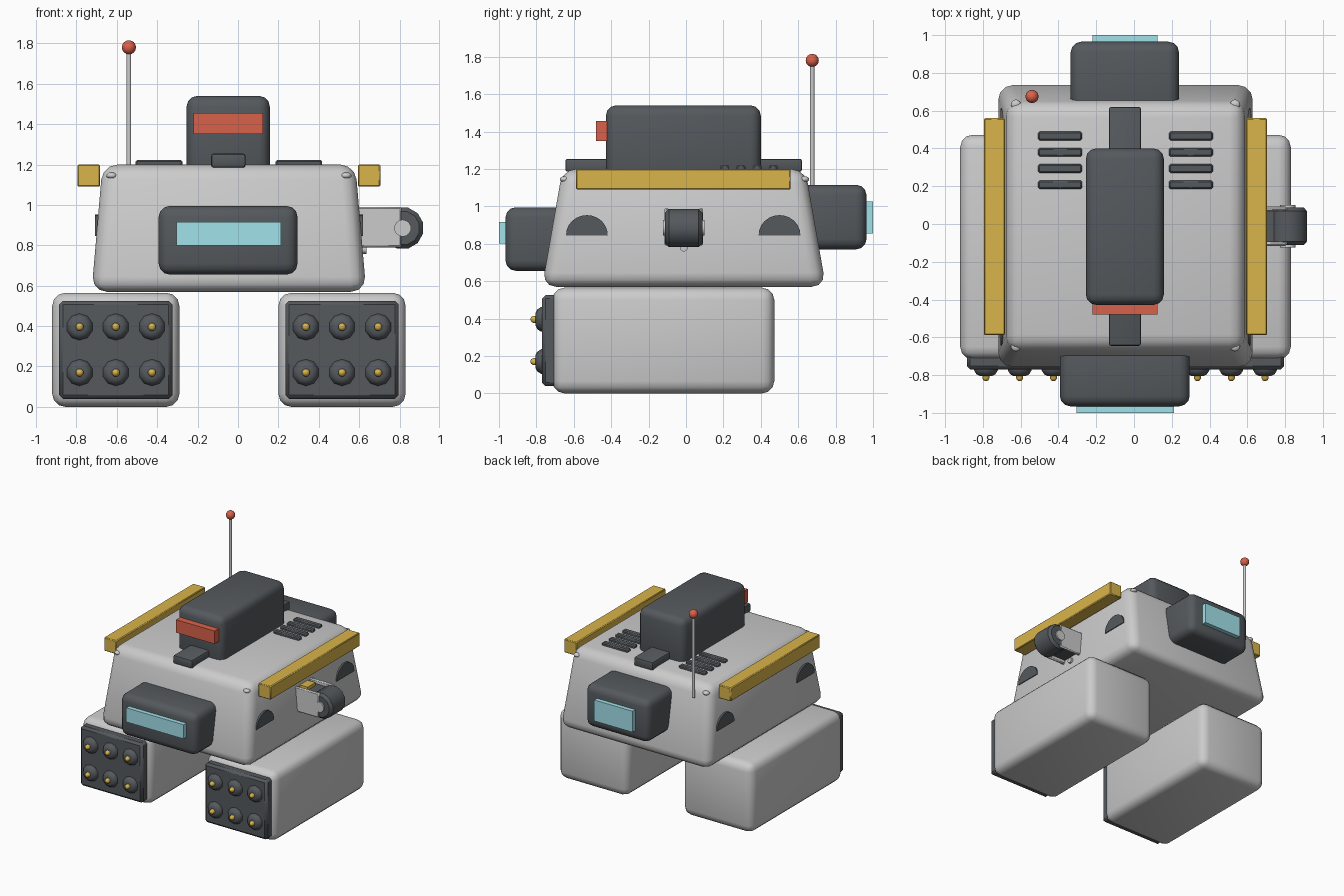
import bpy, bmesh, math
from mathutils import Vector, Matrix

if "Cube" in bpy.data.objects:
    bpy.data.objects.remove(bpy.data.objects["Cube"])


def material(name, rgb):
    m = bpy.data.materials.new(name)
    m.diffuse_color = (*rgb, 1)
    m.use_nodes = True
    m.node_tree.nodes["Principled BSDF"].inputs["Base Color"].default_value = m.diffuse_color
    return m


DARK = material("dark_grey", (0.09, 0.10, 0.11))
GOLD = material("yellow", (0.70, 0.46, 0.07))
RED = material("red", (0.70, 0.12, 0.07))
CYAN = material("glass_blue", (0.36, 0.76, 0.83))


def finish(bm, name, mat=None, angle=40):
    bmesh.ops.recalc_face_normals(bm, faces=bm.faces)
    me = bpy.data.meshes.new(name)
    bm.to_mesh(me)
    bm.free()
    me.shade_smooth()
    me.set_sharp_from_angle(angle=math.radians(angle))
    ob = bpy.data.objects.new(name, me)
    bpy.context.collection.objects.link(ob)
    if mat:
        me.materials.append(mat)
    return ob


def box(name, x, y, z, mat=None, bevel=0.0, seg=3, taper=(1, 1)):
    """Box from ranges, optionally narrower at the top, with rounded edges."""
    bm = bmesh.new()
    bmesh.ops.create_cube(bm, size=1)
    c = [(r[0] + r[1]) / 2 for r in (x, y, z)]
    s = [r[1] - r[0] for r in (x, y, z)]
    for v in bm.verts:
        t = taper if v.co.z > 0 else (1, 1)
        v.co = Vector((c[0] + v.co.x * s[0] * t[0], c[1] + v.co.y * s[1] * t[1], c[2] + v.co.z * s[2]))
    if bevel:
        bmesh.ops.bevel(bm, geom=bm.edges[:], offset=bevel, segments=seg, profile=0.5, affect='EDGES')
    return finish(bm, name, mat)


def lathe(name, origin, axis, profile, sides, mat=None):
    """Closed turned part: profile of (radius, distance along the axis)."""
    bm = bmesh.new()
    rot = Vector(axis).to_track_quat('Z', 'Y').to_matrix()
    rings = []
    for r, h in profile:
        rings.append([bm.verts.new(Vector(origin) + rot @ Vector((
            r * math.cos(2 * math.pi * (i + .5) / sides), r * math.sin(2 * math.pi * (i + .5) / sides), h)))
            for i in range(sides)])
    for a, b in zip(rings, rings[1:]):
        for i in range(sides):
            j = (i + 1) % sides
            bm.faces.new((a[i], a[j], b[j], b[i]))
    bm.faces.new(rings[0])
    bm.faces.new(rings[-1])
    return finish(bm, name, mat)


def ball(name, loc, r, mat, scale=(1, 1, 1)):
    bm = bmesh.new()
    bmesh.ops.create_uvsphere(bm, u_segments=12, v_segments=8, radius=r,
                              matrix=Matrix.Translation(loc) @ Matrix.Diagonal((*scale, 1)))
    return finish(bm, name, mat)


MID = -0.045  # centre line of the body

# Tapered main hull
box("hull", (-0.725, 0.635), (-0.77, 0.748), (0.57, 1.2), bevel=0.075, taper=(0.92, 0.855))

# Legs with rocket panels
for side, sx in (("left", -1), ("right", 1)):
    cx = MID + sx * 0.56
    box(side + "_leg", (cx - 0.315, cx + 0.315), (-0.715, 0.472), (0, 0.565), bevel=0.065)
    box(side + "_rocket_panel", (cx - 0.28, cx + 0.28), (-0.77, -0.66), (0.04, 0.525), DARK, 0.018, 1)
    for i in (-1, 0, 1):
        for z in (0.17, 0.396):
            p = (cx + i * 0.179, -0.76, z)
            lathe(side + "_rocket", p, (0, -1, 0),
                  [(0.066, 0), (0.066, 0.015), (0.052, 0.036), (0.035, 0.044)], 10, DARK)
            lathe(side + "_rocket_tip", p, (0, -1, 0),
                  [(0.02, 0.03), (0.02, 0.058), (0.013, 0.068), (0.004, 0.072)], 8, GOLD)

# Front and rear cabins with windows
box("front_cabin", (-0.393, 0.295), (-0.965, -0.58), (0.655, 0.995), DARK, 0.055)
box("front_window", (-0.305, 0.212), (-1.0, -0.94), (0.80, 0.915), CYAN)
box("rear_cabin", (-0.335, 0.238), (0.55, 0.965), (0.77, 1.115), DARK, 0.055)
box("rear_window", (-0.22, 0.125), (0.94, 1.0), (0.856, 1.027), CYAN)

# Roof turret, visor and spine
box("turret", (-0.255, 0.158), (-0.428, 0.40), (1.13, 1.54), DARK, 0.055)
box("turret_visor", (-0.22, 0.125), (-0.48, -0.40), (1.35, 1.455), RED)
box("roof_spine", (-0.133, 0.037), (-0.645, 0.62), (1.185, 1.254), DARK, 0.012, 2)

# Roof vents, side rails, side ports and corner bolts
for side, sx in (("left", -1), ("right", 1)):
    vx = MID + sx * 0.346
    for k in range(4):
        y = 0.208 + k * 0.086
        box(side + "_vent", (vx - 0.116, vx + 0.116), (y - 0.023, y + 0.023), (1.18, 1.222), DARK, 0.008, 1)
    rx = MID + sx * 0.694
    box(side + "_rail", (rx - 0.056, rx + 0.056), (-0.588, 0.56), (1.09, 1.2), GOLD, 0.006, 1)
    for y in (-0.53, 0.50):
        bm = bmesh.new()
        x0, x1 = MID + sx * 0.58, MID + sx * 0.663
        arc = [(y + 0.112 * math.cos(math.pi * i / 12), 0.845 + 0.108 * math.sin(math.pi * i / 12))
               for i in range(13)]
        face = bm.faces.new([bm.verts.new((x0, a, b)) for a, b in arc])
        ext = bmesh.ops.extrude_face_region(bm, geom=[face])
        bmesh.ops.translate(bm, vec=(x1 - x0, 0, 0),
                            verts=[v for v in ext['geom'] if isinstance(v, bmesh.types.BMVert)])
        finish(bm, side + "_port", DARK)
    for sy in (-1, 1):
        ball(side + "_bolt", (MID + sx * 0.58, -0.008 + sy * 0.64, 1.145), 0.027, None, (1, 1, 0.6))

# Antenna
lathe("antenna_rod", (-0.54, 0.675, 1.0), (0, 0, 1), [(0.012, 0.1), (0.012, 0.77)], 10)
ball("antenna_ball", (-0.54, 0.675, 1.78), 0.035, RED)

# Side arm: two plates, core, drum with hubs
AY = -0.012
for sy in (-1, 1):
    y = AY + sy * 0.092
    box("arm_plate", (0.56, 0.81), (y - 0.012, y + 0.012), (0.79, 0.99), None, 0.008, 1)
box("arm_core", (0.56, 0.80), (AY - 0.082, AY + 0.082), (0.82, 0.96), DARK)
box("arm_latch", (0.58, 0.67), (AY - 0.05, AY + 0.05), (0.94, 0.985), GOLD)
lathe("arm_drum", (0.815, AY, 0.885), (0, 1, 0),
      [(0.085, -0.1), (0.105, -0.08), (0.105, 0.08), (0.085, 0.1)], 12, DARK)
lathe("arm_hub", (0.815, AY, 0.885), (0, 1, 0), [(0.042, -0.112), (0.042, 0.112)], 14)
lathe("arm_stud", (0.58, AY, 0.78), (1, 0, 0), [(0.022, 0), (0.022, 0.055)], 10)
